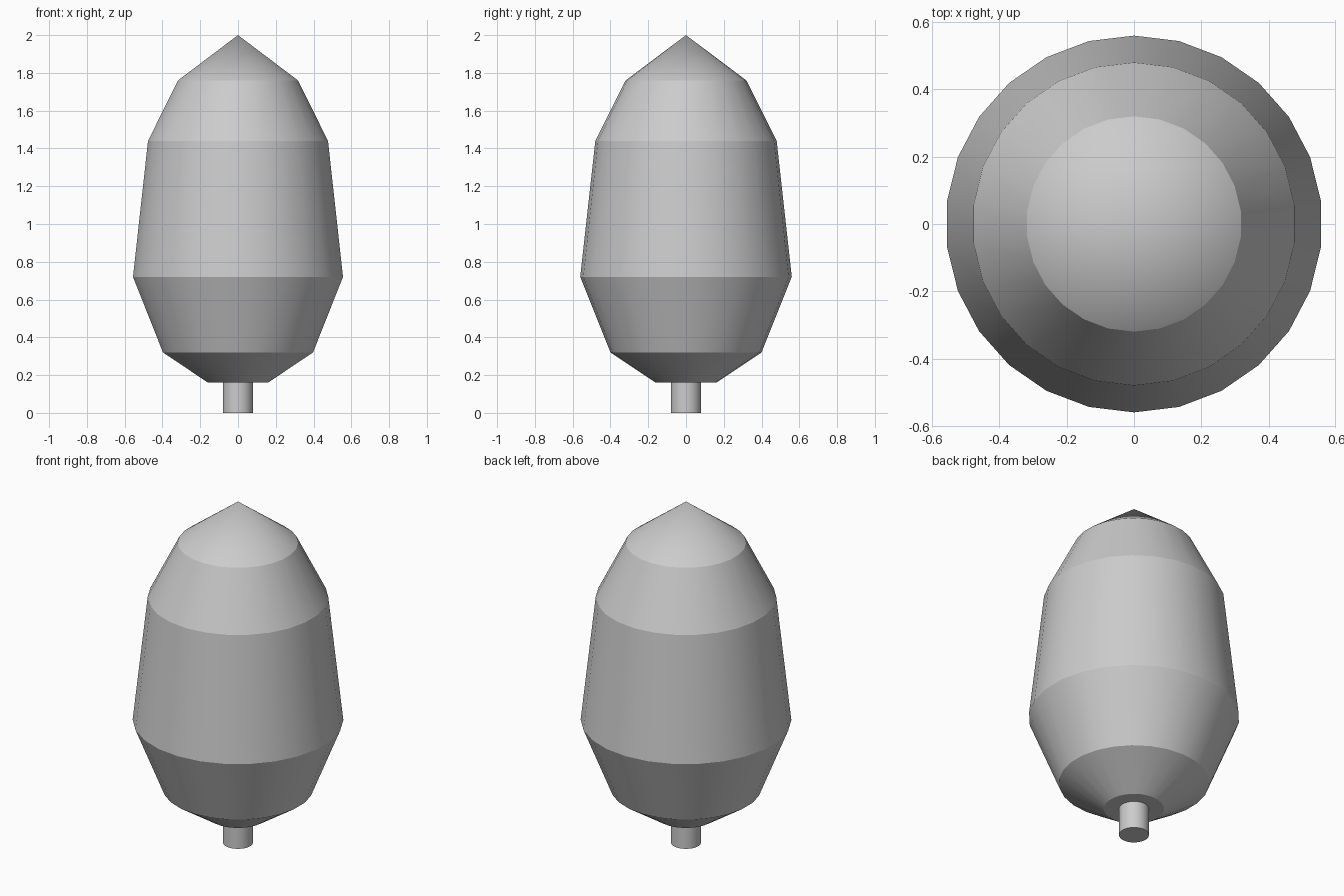
import bpy, bmesh, math

cube = bpy.data.objects.get("Cube")
if cube:
    bpy.data.objects.remove(cube, do_unlink=True)

SIDES = 26

grey = bpy.data.materials.new("plain grey")
grey.use_nodes = True
colour = (0.6, 0.6, 0.6, 1)
grey.diffuse_color = colour
grey.node_tree.nodes["Principled BSDF"].inputs["Base Color"].default_value = colour


def turned(name, profile):
    """Revolve (radius, height) points about z, closing both ends."""
    bm = bmesh.new()
    rings = []
    for r, z in profile:
        if r == 0:
            rings.append([bm.verts.new((0, 0, z))] * SIDES)
            continue
        angles = [math.pi / 2 + math.tau * i / SIDES for i in range(SIDES)]
        rings.append([bm.verts.new((r * math.cos(a), r * math.sin(a), z)) for a in angles])
    for low, high in zip(rings, rings[1:]):
        for i in range(SIDES):
            j = (i + 1) % SIDES
            corners = dict.fromkeys((low[i], low[j], high[j], high[i]))
            bm.faces.new(list(corners))
    for ring in (rings[0], rings[-1]):
        if len(set(ring)) == SIDES:
            bm.faces.new(ring)
    bmesh.ops.recalc_face_normals(bm, faces=bm.faces)
    mesh = bpy.data.meshes.new(name)
    bm.to_mesh(mesh)
    bm.free()
    mesh.materials.append(grey)
    obj = bpy.data.objects.new(name, mesh)
    bpy.context.collection.objects.link(obj)
    # Round around the axis, crisp between bands
    bpy.ops.object.select_all(action="DESELECT")
    obj.select_set(True)
    bpy.context.view_layer.objects.active = obj
    bpy.ops.object.shade_smooth_by_angle(angle=math.radians(17))
    return obj


# Banded body rising to a point
turned("body", [(0.16, 0.16), (0.40, 0.32), (0.56, 0.72),
                (0.48, 1.44), (0.32, 1.76), (0, 2.0)])

# Short stem underneath
turned("stem", [(0.08, 0), (0.08, 0.16)])
